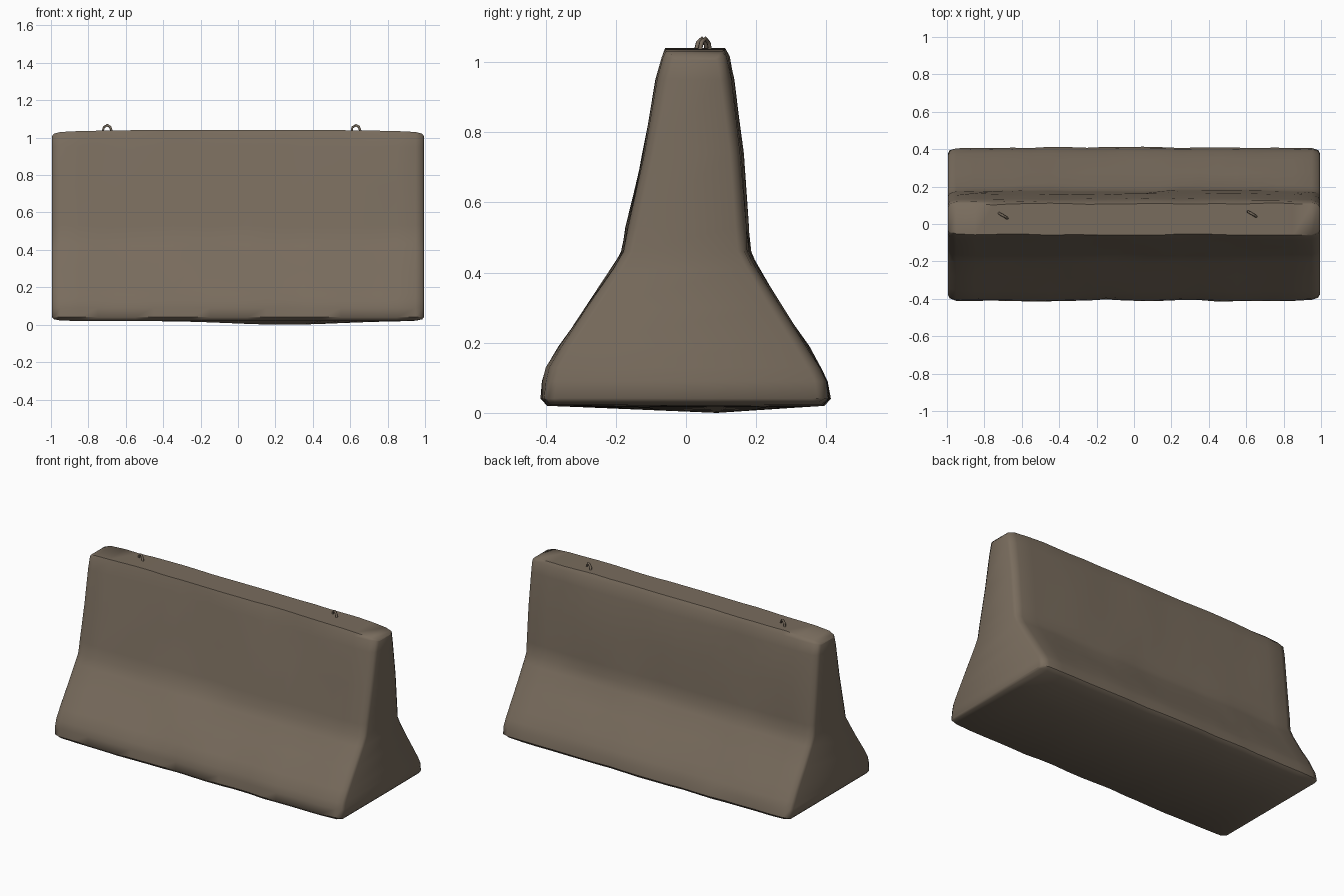
import bpy, bmesh, math
from mathutils import Vector, noise

cube = bpy.data.objects.get("Cube")
if cube:
    bpy.data.objects.remove(cube, do_unlink=True)


def material(name, rgb):
    m = bpy.data.materials.new(name)
    m.use_nodes = True
    m.diffuse_color = (*rgb, 1)
    bsdf = m.node_tree.nodes["Principled BSDF"]
    bsdf.inputs["Base Color"].default_value = (*rgb, 1)
    bsdf.inputs["Roughness"].default_value = 0.9
    return m


concrete = material("weathered concrete", (0.19, 0.15, 0.11))

# Cross-section rows: height, front y, back y
ROWS = [(0.02, -0.39, 0.39), (0.04, -0.41, 0.41), (0.09, -0.405, 0.40),
        (0.13, -0.395, 0.38), (0.19, -0.36, 0.345), (0.30, -0.285, 0.272),
        (0.41, -0.21, 0.205), (0.46, -0.18, 0.18), (0.53, -0.167, 0.175),
        (0.74, -0.122, 0.16), (0.95, -0.08, 0.135), (1.015, -0.065, 0.122),
        (1.04, -0.057, 0.108)]
LOW, HIGH = ROWS[0][0], ROWS[-1][0]

# Stations along the length: x and how far the section shrinks there
STATIONS = [(-0.995, 0.035), (-0.985, 0.016), (-0.95, 0.004)]
STATIONS += [(-0.85 + 0.1 * i, 0) for i in range(18)]
STATIONS += [(-x, inset) for x, inset in reversed(STATIONS[:3])]


def worn(x, y, z, inset):
    """Shrink a point at the ends, then wobble it like worn concrete."""
    y -= math.copysign(min(inset, abs(y)), y)
    z = min(max(z, LOW + inset * 0.6), HIGH + 0.004 - 0.012 * x * x - inset * 0.7)
    p = Vector((x, y, z))
    wobble = noise.noise(p * 4) * 0.009 + noise.noise(p * 11) * 0.004
    return Vector((x, y + wobble, z))


def barrier():
    bm = bmesh.new()
    n = len(ROWS)
    rings = []
    for x, inset in STATIONS:
        front = [worn(x, f, z, inset) for z, f, b in ROWS]
        back = [worn(x, b, z, inset) for z, f, b in reversed(ROWS)]
        # The underside sags a little past the middle
        belly = worn(x, 0.09, LOW, inset)
        belly.z -= 0.02 * math.exp(-((x - 0.25) / 0.4) ** 2)
        rings.append([bm.verts.new(p) for p in front + back + [belly]])
    count = len(rings[0])
    for a, b in zip(rings, rings[1:]):
        for i in range(count):
            j = (i + 1) % count
            bm.faces.new((a[i], a[j], b[j], b[i]))
    # End caps as strips between the front and back sides
    for r in (rings[0], rings[-1]):
        for i in range(n - 1):
            bm.faces.new((r[i], r[i + 1], r[2 * n - 2 - i], r[2 * n - 1 - i]))
        bm.faces.new((r[0], r[2 * n - 1], r[2 * n]))
    bmesh.ops.recalc_face_normals(bm, faces=bm.faces)
    mesh = bpy.data.meshes.new("concrete_barrier")
    bm.to_mesh(mesh)
    bm.free()
    ob = bpy.data.objects.new("concrete_barrier", mesh)
    bpy.context.collection.objects.link(ob)
    mesh.materials.append(concrete)
    bpy.ops.object.select_all(action="DESELECT")
    ob.select_set(True)
    bpy.context.view_layer.objects.active = ob
    bpy.ops.object.shade_smooth_by_angle(angle=math.radians(50))


def lifting_loop(name, x, y):
    """Small bent steel loop standing on the top face."""
    curve = bpy.data.curves.new(name, "CURVE")
    curve.dimensions = "3D"
    curve.bevel_depth = 0.007
    curve.bevel_resolution = 0
    curve.use_fill_caps = True
    path = [(-0.024, 0.015, 1.025), (-0.018, 0.01, 1.055), (0, 0, 1.067),
            (0.016, -0.01, 1.058), (0.028, -0.018, 1.025)]
    spline = curve.splines.new("POLY")
    spline.points.add(len(path) - 1)
    for point, (dx, dy, z) in zip(spline.points, path):
        point.co = (x + dx, y + dy, z, 1)
    curve.materials.append(concrete)
    bpy.context.collection.objects.link(bpy.data.objects.new(name, curve))


barrier()
lifting_loop("right_lifting_loop", -0.70, 0.045)
lifting_loop("left_lifting_loop", 0.63, 0.055)
